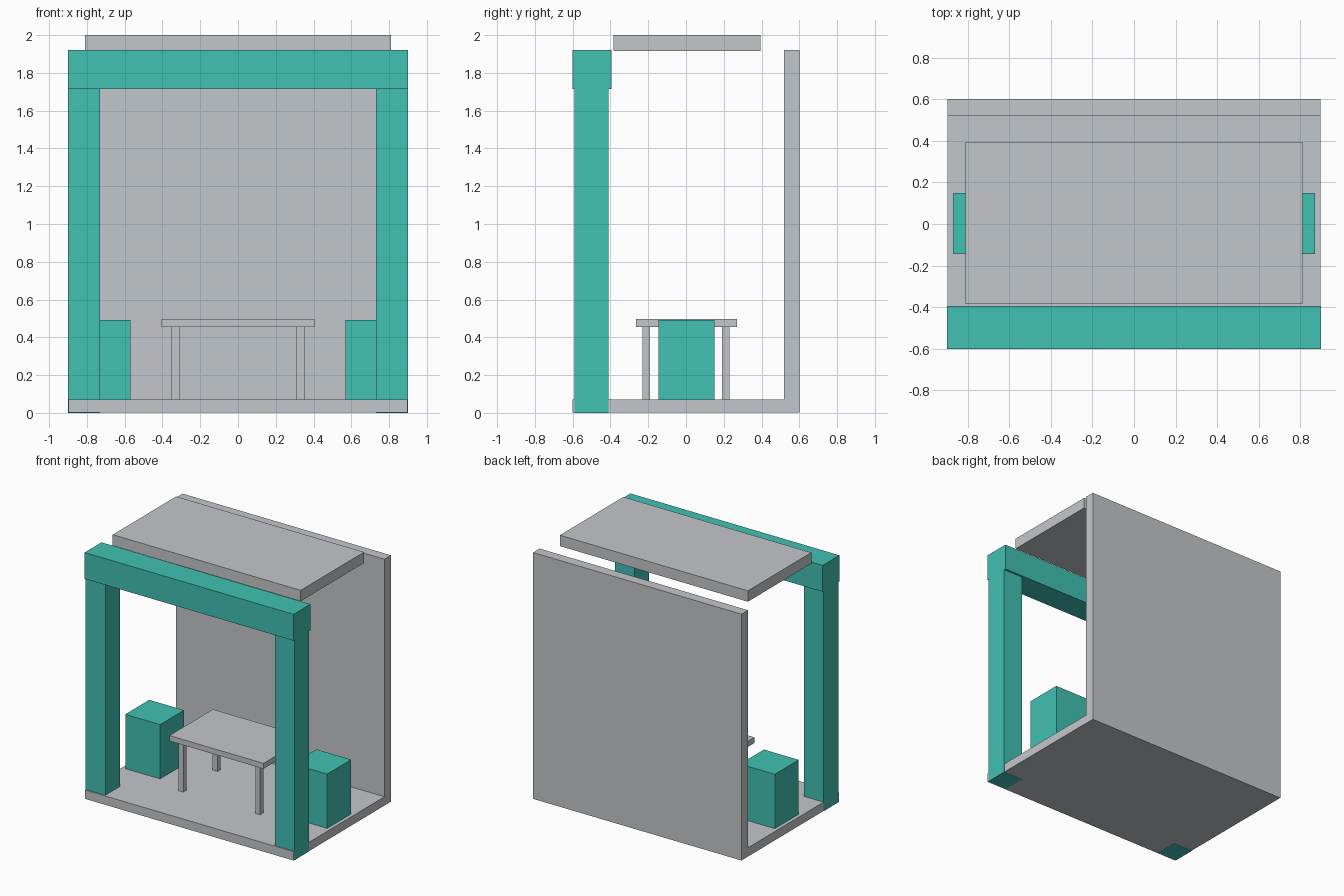
import bpy, bmesh

if "Cube" in bpy.data.objects:
    bpy.data.objects.remove(bpy.data.objects["Cube"])


def material(name, rgb):
    m = bpy.data.materials.new(name)
    m.diffuse_color = (*rgb, 1.0)
    m.use_nodes = True
    m.node_tree.nodes["Principled BSDF"].inputs["Base Color"].default_value = m.diffuse_color
    return m


GREY = material("light_grey", (0.55, 0.57, 0.59))
TEAL = material("teal", (0.053, 0.533, 0.451))


def finish(name, bm, mat):
    bmesh.ops.recalc_face_normals(bm, faces=bm.faces)
    mesh = bpy.data.meshes.new(name)
    bm.to_mesh(mesh)
    bm.free()
    mesh.materials.append(mat)
    obj = bpy.data.objects.new(name, mesh)
    bpy.context.collection.objects.link(obj)
    return obj


def box(name, x, y, z, mat):
    """Box spanning the (min, max) pair on each axis."""
    bm = bmesh.new()
    bmesh.ops.create_cube(bm, size=1)
    for v in bm.verts:
        v.co = [r[1] if c > 0 else r[0] for c, r in zip(v.co, (x, y, z))]
    return finish(name, bm, mat)


# Floor and back wall: one L-shaped profile extruded across the width
FLOOR = 0.07
profile = [(-0.6, 0.001), (0.6, 0.001), (0.6, 1.92), (0.52, 1.92), (0.52, FLOOR), (-0.6, FLOOR)]
bm = bmesh.new()
face = bm.faces.new([bm.verts.new((-0.898, y, z)) for y, z in profile])
ext = bmesh.ops.extrude_face_region(bm, geom=[face])
for g in ext["geom"]:
    if isinstance(g, bmesh.types.BMVert):
        g.co.x = 0.898
finish("floor_and_back_wall", bm, GREY)

# Floating roof slab
box("roof_slab", (-0.81, 0.81), (-0.385, 0.395), (1.915, 2.0), GREY)

# Front beam
box("front_beam", (-0.9, 0.9), (-0.602, -0.395), (1.715, 1.92), TEAL)

# Posts and stools on both sides
for side, s in (("left", -1), ("right", 1)):
    box(f"{side}_post", sorted((s * 0.73, s * 0.9)), (-0.59, -0.41), (0.0, 1.72), TEAL)
    box(f"{side}_stool", sorted((s * 0.57, s * 0.87)), (-0.145, 0.15), (FLOOR, 0.493), TEAL)

# Table
box("table_top", (-0.405, 0.405), (-0.265, 0.27), (0.455, 0.498), GREY)
for sx in (-1, 1):
    for sy in (-1, 1):
        box("table_leg", sorted((sx * 0.31, sx * 0.352)), sorted((sy * 0.19, sy * 0.23)),
            (FLOOR, 0.456), GREY)
